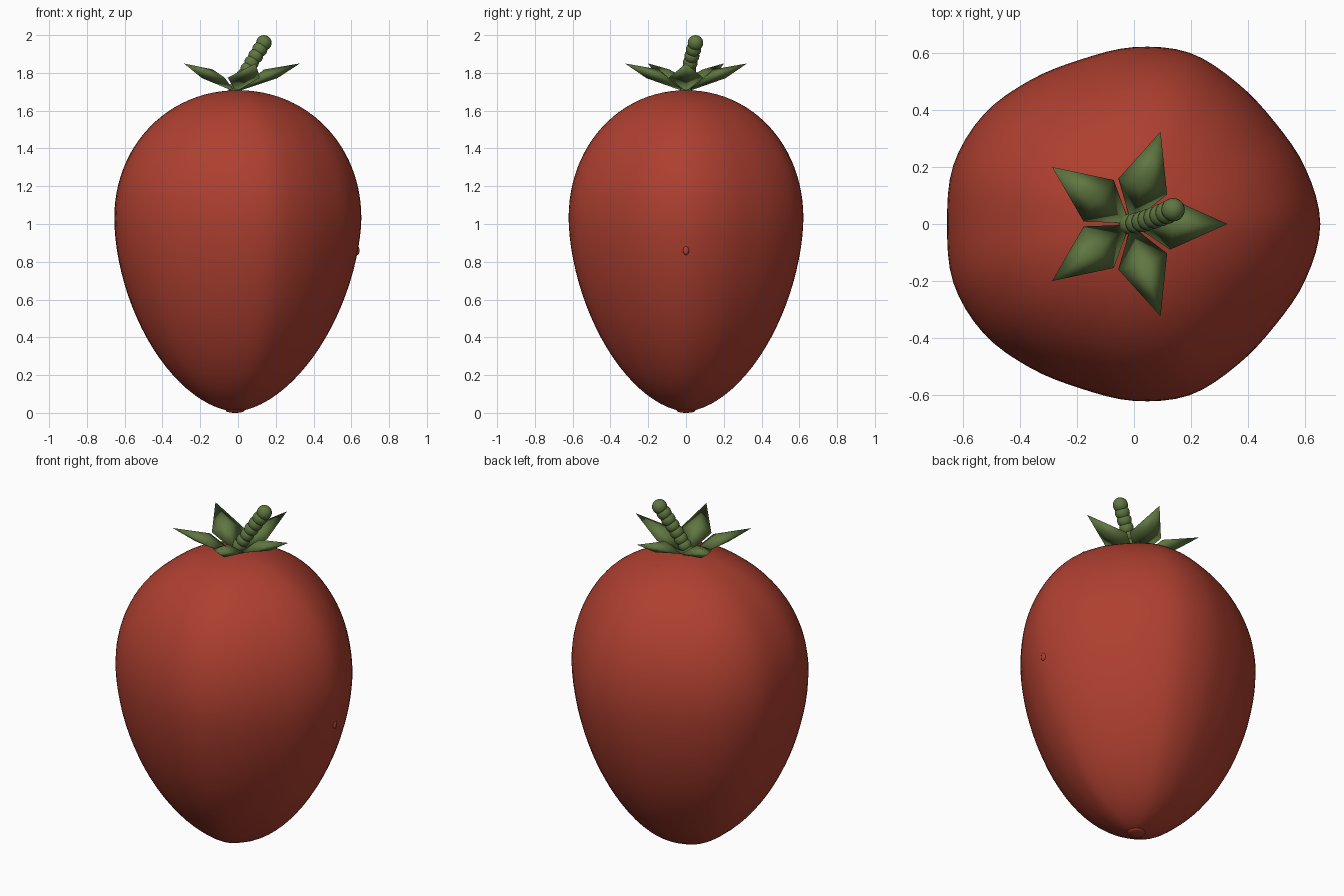
import bpy
import bmesh
from math import cos, sin, pi, radians
from mathutils import Vector, Matrix

cube = bpy.data.objects.get("Cube")
if cube:
    bpy.data.objects.remove(cube, do_unlink=True)


def material(name, colour):
    m = bpy.data.materials.new(name)
    m.use_nodes = True
    m.diffuse_color = colour
    m.node_tree.nodes["Principled BSDF"].inputs["Base Color"].default_value = colour
    m.node_tree.nodes["Principled BSDF"].inputs["Roughness"].default_value = 0.6
    return m


RED = material("berry red", (0.42, 0.05, 0.029, 1))
GREEN = material("leaf green", (0.115, 0.18, 0.052, 1))


def finish(name, bm, mat, angle=60):
    bmesh.ops.recalc_face_normals(bm, faces=bm.faces)
    mesh = bpy.data.meshes.new(name)
    bm.to_mesh(mesh)
    bm.free()
    mesh.materials.append(mat)
    ob = bpy.data.objects.new(name, mesh)
    bpy.context.collection.objects.link(ob)
    bpy.ops.object.select_all(action='DESELECT')
    ob.select_set(True)
    bpy.context.view_layer.objects.active = ob
    bpy.ops.object.shade_smooth_by_angle(angle=radians(angle))


def smooth_loop(points, steps):
    """Closed Catmull-Rom curve through the points."""
    n = len(points)
    out = []
    for i in range(n):
        a, b, c, d = (points[(i + k) % n] for k in (-1, 0, 1, 2))
        for s in range(steps):
            t = s / steps
            out.append(b + (c - a) * (t / 2) + (a * 2 - b * 5 + c * 4 - d) * (t * t / 2)
                       + (b * 3 - a - c * 3 + d) * (t ** 3 / 2))
    return out


# Fruit: a rounded five-lobed section swept along an egg made of two superellipses
half = [.653, .632, .609, .613, .631, .620, .606, .622, .652, .666, .655]
radii = half + half[-2:0:-1]
section = smooth_loop([Vector((r * cos(i * pi / 10), r * sin(i * pi / 10)))
                       for i, r in enumerate(radii)], 4)
WAIST, BOTTOM, TOP = 1.03, 0.008, 1.708
bm = bmesh.new()
rings = []
steps = 48
for k in range(1, steps):
    a = -pi / 2 + pi * k / steps
    power, height = (2 / 1.75, WAIST - BOTTOM) if a < 0 else (2 / 2.05, TOP - WAIST)
    scale = cos(a) ** power
    z = WAIST + height * abs(sin(a)) ** power * (-1 if a < 0 else 1)
    shift = -0.015 * max(0, 1 - z)
    rings.append([bm.verts.new((p.x * scale + shift, p.y * scale, z)) for p in section])
count = len(section)
for low, high in zip(rings, rings[1:]):
    for i in range(count):
        j = (i + 1) % count
        bm.faces.new((low[i], low[j], high[j], high[i]))
bm.faces.new(rings[0])
bm.faces.new(rings[-1])
finish("fruit", bm, RED)

# Small button at the bottom tip
bm = bmesh.new()
bmesh.ops.create_uvsphere(bm, u_segments=20, v_segments=10, radius=0.05,
                          matrix=Matrix.Translation((-0.015, 0, 0.012)) @ Matrix.Diagonal((1, 1, 0.24, 1)))
finish("tip_button", bm, RED)

# Tiny blemish on the left side
bm = bmesh.new()
bmesh.ops.create_uvsphere(bm, u_segments=12, v_segments=8, radius=0.02,
                          matrix=Matrix.Translation((0.633, 0, 0.86)) @ Matrix.Diagonal((0.5, 0.8, 1.2, 1)))
finish("blemish", bm, RED)

# Five pointed leaves, each a softly shaded ridged diamond with a keel underneath
for k in range(5):
    bm = bmesh.new()
    turn = Matrix.Translation((-0.012, 0, 0)) @ Matrix.Rotation(k * 2 * pi / 5, 4, 'Z')
    base, left, right, tip, ridge, keel = [bm.verts.new(turn @ Vector(p)) for p in (
        (0.005, 0, 1.70), (0.138, 0.09, 1.775), (0.138, -0.09, 1.775),
        (0.34, 0, 1.85), (0.15, 0, 1.818), (0.22, 0, 1.772))]
    for middle in (ridge, keel):
        for a, b in ((base, left), (left, tip), (tip, right), (right, base)):
            bm.faces.new((a, b, middle))
    finish(f"leaf_{k + 1}", bm, GREEN, angle=180)

# Stem: a leaning chain of overlapping beads
bm = bmesh.new()
beads = 8
for i in range(beads):
    t = i / (beads - 1)
    centre = Vector((-0.015 + 0.152 * t, 0.05 * t ** 1.4, 1.715 + 0.244 * t))
    bmesh.ops.create_uvsphere(bm, u_segments=20, v_segments=12, radius=0.036 + 0.005 * t,
                              matrix=Matrix.Translation(centre))
finish("stem", bm, GREEN)
